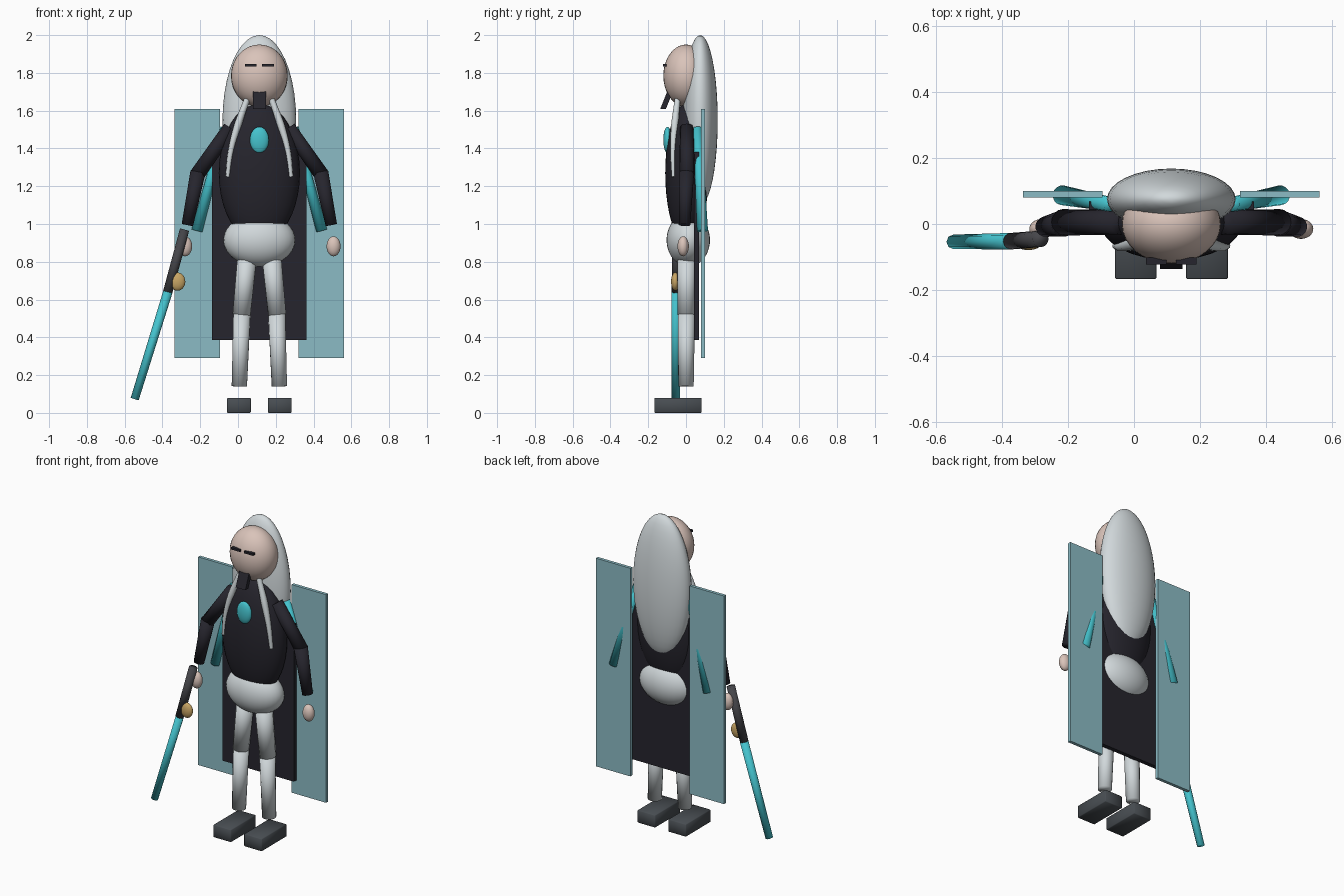
import bpy, bmesh
from mathutils import Vector

if "Cube" in bpy.data.objects:
    bpy.data.objects.remove(bpy.data.objects["Cube"])

CX = 0.113  # body axis (the sword arm side makes the model wider on the left)


def material(name, rgb):
    m = bpy.data.materials.new(name)
    m.diffuse_color = (*rgb, 1)
    m.use_nodes = True
    m.node_tree.nodes["Principled BSDF"].inputs["Base Color"].default_value = m.diffuse_color
    return m


WHITE = material("silver_white", (0.64, 0.69, 0.71))
SKIN = material("skin", (0.70, 0.55, 0.49))
DARK = material("dark_cloth", (0.019, 0.018, 0.026))
TEAL = material("teal", (0.06, 0.55, 0.62))
PALE = material("pale_teal", (0.26, 0.50, 0.56))
SLATE = material("slate", (0.065, 0.075, 0.085))
GRIP = material("grip_grey", (0.06, 0.06, 0.068))
GOLD = material("gold", (0.58, 0.38, 0.13))


def finish(name, bm, mat, smooth=True):
    bmesh.ops.recalc_face_normals(bm, faces=bm.faces)
    me = bpy.data.meshes.new(name)
    bm.to_mesh(me)
    bm.free()
    for p in me.polygons:
        p.use_smooth = smooth
    me.materials.append(mat)
    ob = bpy.data.objects.new(name, me)
    bpy.context.collection.objects.link(ob)
    return ob


def ellipsoid(name, centre, radii, mat):
    bm = bmesh.new()
    bmesh.ops.create_uvsphere(bm, u_segments=32, v_segments=20, radius=1)
    bmesh.ops.scale(bm, vec=radii, verts=bm.verts)
    bmesh.ops.translate(bm, vec=centre, verts=bm.verts)
    return finish(name, bm, mat)


def box(name, low, high, mat, smooth=False, bevel=0, shear=0):
    low, high = Vector(low), Vector(high)
    bm = bmesh.new()
    bmesh.ops.create_cube(bm, size=1)
    bmesh.ops.scale(bm, vec=high - low, verts=bm.verts)
    if bevel:
        bmesh.ops.bevel(bm, geom=bm.edges[:], offset=bevel, segments=1, affect='EDGES')
    for v in bm.verts:
        v.co.y += shear * v.co.z
    bmesh.ops.translate(bm, vec=(low + high) / 2, verts=bm.verts)
    return finish(name, bm, mat, smooth)


def rod(name, a, b, r1, r2, mat, sides=16):
    a, b = Vector(a), Vector(b)
    bm = bmesh.new()
    bmesh.ops.create_cone(bm, cap_ends=True, segments=sides, radius1=r1, radius2=r2,
                          depth=(b - a).length)
    turn = (b - a).to_track_quat('Z', 'Y').to_matrix()
    bmesh.ops.rotate(bm, matrix=turn, cent=(0, 0, 0), verts=bm.verts)
    bmesh.ops.translate(bm, vec=(a + b) / 2, verts=bm.verts)
    return finish(name, bm, mat)


def strand(name, points, mat):
    # tapered tube along a smooth path of (x, y, z, radius)
    cu = bpy.data.curves.new(name, 'CURVE')
    cu.dimensions = '3D'
    cu.bevel_depth = 1
    cu.bevel_resolution = 3
    cu.use_fill_caps = True
    sp = cu.splines.new('BEZIER')
    sp.bezier_points.add(len(points) - 1)
    for bp, p in zip(sp.bezier_points, points):
        bp.co = p[:3]
        bp.radius = p[3]
        bp.handle_left_type = bp.handle_right_type = 'AUTO'
    cu.materials.append(mat)
    ob = bpy.data.objects.new(name, cu)
    bpy.context.collection.objects.link(ob)


# Head, hair and trunk
ellipsoid("head", (CX, 0, 1.785), (0.15, 0.12, 0.165), SKIN)
ellipsoid("hair", (CX, 0.075, 1.55), (0.195, 0.093, 0.45), WHITE)
ellipsoid("torso", (CX, 0.005, 1.27), (0.215, 0.115, 0.37), DARK)
ellipsoid("hips", (CX, 0.012, 0.915), (0.19, 0.115, 0.14), WHITE)
ellipsoid("chest_gem", (CX, -0.098, 1.445), (0.05, 0.022, 0.07), TEAL)
box("beard", (CX - 0.034, -0.108, 1.61), (CX + 0.034, -0.078, 1.75), DARK, shear=0.4)
box("cape", (CX - 0.25, 0.042, 0.385), (CX + 0.25, 0.068, 1.38), DARK)

# Paired parts
for side, s in (("left", -1), ("right", 1)):
    def at(x, y, z, s=s):
        return (CX + s * x, y, z)

    def span(name, x0, x1, y0, y1, z0, z1, mat, s=s, **kw):
        xs = sorted((CX + s * x0, CX + s * x1))
        box(name, (xs[0], y0, z0), (xs[1], y1, z1), mat, **kw)

    span(side + "_eye", 0.014, 0.077, -0.122, -0.102, 1.834, 1.847, DARK)
    strand(side + "_hair_lock", [(*at(0.065, -0.045, 1.66), 0.016),
                                 (*at(0.115, -0.06, 1.52), 0.02),
                                 (*at(0.15, -0.068, 1.39), 0.015),
                                 (*at(0.168, -0.066, 1.25), 0.011)], WHITE)
    # arm
    rod(side + "_upper_arm", at(0.155, 0.005, 1.51), at(0.33, 0.005, 1.26), 0.037, 0.04, DARK)
    rod(side + "_forearm", at(0.325, 0.003, 1.275), at(0.381, -0.008, 0.995), 0.041, 0.031, DARK)
    ellipsoid(side + "_hand", at(0.393, -0.015, 0.882), (0.037, 0.03, 0.053), SKIN)
    # leg and boot
    rod(side + "_thigh", at(0.062, 0.005, 0.85), at(0.094, 0.002, 0.52), 0.052, 0.048, WHITE)
    rod(side + "_shin", at(0.092, 0.002, 0.53), at(0.106, 0, 0.14), 0.046, 0.041, WHITE)
    span(side + "_boot", 0.045, 0.171, -0.167, 0.083, 0, 0.08, SLATE, smooth=True, bevel=0.004)
    # back panel and ribbon
    span(side + "_back_panel", 0.208, 0.449, 0.08, 0.1, 0.29, 1.61, PALE)
    rod(side + "_ribbon", at(0.185, 0.06, 1.51), at(0.33, 0.087, 0.965), 0.022, 0.03, TEAL)

# Sword
rod("sword_grip", (-0.283, -0.045, 0.97), (-0.372, -0.052, 0.64), 0.025, 0.025, GRIP)
rod("sword_blade", (-0.37, -0.052, 0.645), (-0.547, -0.054, 0.073), 0.025, 0.022, TEAL, 8)
ellipsoid("sword_guard", (-0.32, -0.057, 0.695), (0.041, 0.022, 0.048), GOLD)
